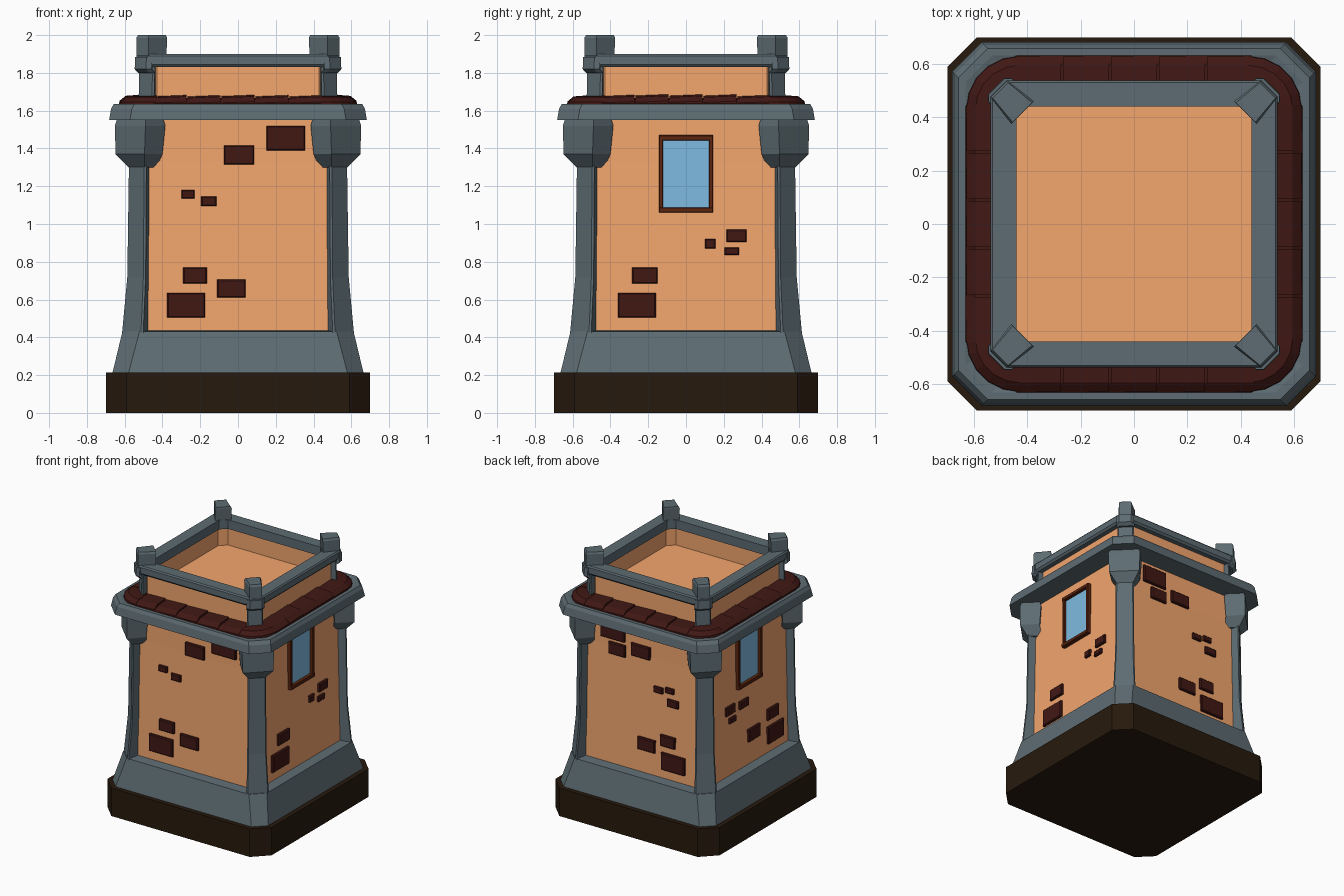
import bpy, bmesh, random
from math import pi, sin, cos
from mathutils import Matrix, Vector

random.seed(4)


def material(name, rgb):
    m = bpy.data.materials.new(name)
    m.diffuse_color = (*rgb, 1)
    return m


STONE = material("slate_stone", (0.11, 0.15, 0.17))
PLASTER = material("orange_plaster", (0.90, 0.38, 0.155))
EARTH = material("dark_base", (0.020, 0.010, 0.004))
BRICK = material("red_brown", (0.052, 0.009, 0.007))
WOOD = material("window_wood", (0.107, 0.018, 0.005))
GLASS = material("window_glass", (0.21, 0.50, 0.75))


def loft(name, rings, mat, turn=0, closed=False):
    """Skin a list of 3D rings; cap the ends, or join last to first if closed."""
    bm = bmesh.new()
    rot = Matrix.Rotation(turn * pi / 2, 3, 'Z')
    vs = [[bm.verts.new(rot @ Vector(p)) for p in r] for r in rings]
    n = len(rings[0])
    pairs = list(zip(vs, vs[1:])) + ([(vs[-1], vs[0])] if closed else [])
    for a, b in pairs:
        for i in range(n):
            j = (i + 1) % n
            bm.faces.new((a[i], a[j], b[j], b[i]))
    if not closed:
        bm.faces.new(vs[0][::-1])
        bm.faces.new(vs[-1])
    bmesh.ops.recalc_face_normals(bm, faces=bm.faces)
    me = bpy.data.meshes.new(name)
    bm.to_mesh(me)
    bm.free()
    me.materials.append(mat)
    ob = bpy.data.objects.new(name, me)
    bpy.context.collection.objects.link(ob)
    return ob


def octa(h, c, z):
    """Square of half-width h with corners cut by c."""
    k = h - c
    return [(h, -k, z), (h, k, z), (k, h, z), (-k, h, z),
            (-h, k, z), (-h, -k, z), (-k, -h, z), (k, -h, z)]


def corner(h, c, back, z, lip=0.012):
    """Corner pillar section: chamfer, short returns, and a hidden back point."""
    k = h - c
    return [(h, k - lip, z), (h, k, z), (k, h, z), (k - lip, h, z), (back, back, z)]


def diag(o, k, j, i, z):
    """Section of a block turned 45 degrees across a corner."""
    return [(o, k, z), (k, o, z), (i, j, z), (j, i, z)]


def wall_half(z):
    return 0.537 - 0.015 * min(max((z - 0.43) / 0.9, 0), 1)


# Base slab, plinth and plastered wall
loft("base", [octa(0.70, 0.11, 0), octa(0.70, 0.11, 0.215)], EARTH)
loft("plinth", [octa(0.665, 0.085, 0.21), octa(0.612, 0.09, 0.43),
                octa(0.53, 0.05, 0.437)], STONE)
loft("wall", [octa(wall_half(z), 0.045, z) for z in (0.42, 1.33, 1.58)], PLASTER)

# Cornice ring and roof deck
loft("cornice", [octa(0.51, 0.08, 1.55), octa(0.682, 0.11, 1.55), octa(0.672, 0.11, 1.61),
                 octa(0.658, 0.11, 1.635), octa(0.632, 0.10, 1.635),
                 octa(0.51, 0.08, 1.60)], STONE, closed=True)
loft("roof_deck", [octa(0.64, 0.10, 1.58), octa(0.64, 0.10, 1.628)], PLASTER)

# Parapet, its floor and top rail
loft("parapet_wall", [octa(0.49, 0.06, 1.62), octa(0.49, 0.06, 1.84),
                      octa(0.45, 0.05, 1.84), octa(0.45, 0.05, 1.62)], PLASTER, closed=True)
loft("parapet_floor", [octa(0.47, 0.06, 1.63), octa(0.47, 0.06, 1.70)], PLASTER)
loft("parapet_rail", [octa(0.525, 0.06, 1.83), octa(0.538, 0.06, 1.845), octa(0.538, 0.06, 1.89),
                      octa(0.53, 0.06, 1.90), octa(0.44, 0.045, 1.90),
                      octa(0.44, 0.045, 1.83)], STONE, closed=True)

for t in range(4):
    # Pillar, bracket, parapet post and finial on each corner
    loft("pillar", [corner(0.614, 0.10, 0.45, 0.42), corner(0.586, 0.085, 0.45, 0.72),
                    corner(0.577, 0.08, 0.45, 1.34)], STONE, t)
    loft("bracket", [diag(0.578, 0.495, 0.50, 0.43, 1.30), diag(0.648, 0.495, 0.545, 0.40, 1.37),
                     diag(0.652, 0.49, 0.545, 0.385, 1.52), diag(0.64, 0.49, 0.545, 0.395, 1.555)],
         STONE, t)
    loft("parapet_post", [corner(0.527, 0.07, 0.43, 1.62), corner(0.522, 0.07, 0.43, 1.84)], STONE, t)
    loft("post_collar", [corner(0.53, 0.06, 0.45, 1.80, 0.03), corner(0.547, 0.06, 0.45, 1.82, 0.03),
                         corner(0.545, 0.06, 0.45, 1.885, 0.03)], STONE, t)
    loft("finial", [diag(0.538, 0.475, 0.46, 0.38, 1.87), diag(0.538, 0.475, 0.46, 0.375, 1.985),
                    diag(0.53, 0.472, 0.455, 0.382, 2.0)], STONE, t)

    # Roof tiles: five straight ones per side, one curved at the corner
    def section(px, py, nx, ny, dz):
        prof = [(0.20, 1.628), (0.198, 1.645), (0.165, 1.672), (0.06, 1.68), (0.06, 1.628)]
        return [(px + nx * r, py + ny * r, z + (dz if k in (1, 2, 3) else 0))
                for k, (r, z) in enumerate(prof)]
    for i in range(5):
        x0, dz = -0.45 + i * 0.18, random.uniform(-0.003, 0.003)
        loft("roof_tile", [section(x0 + 0.003, -0.43, 0, -1, dz - 0.003),
                           section(x0 + 0.177, -0.43, 0, -1, dz + 0.004)], BRICK, t)
    loft("tile_bed", [section(s * 0.44, -0.436, 0, -1, -0.012) for s in (-1, 1)], BRICK, t)
    loft("corner_tile", [section(0.43, 0.43, cos(a), sin(a), 0)
                         for a in [k * pi / 10 for k in range(6)]], BRICK, t)


def panel(name, side, u0, u1, z0, z1, depth, mat, inset=0.006, sink=0.03):
    """Raised block on a wall; side 0 front, 1 right, 2 back, 3 left."""
    y = wall_half((z0 + z1) / 2)

    def rect(d, s):
        return [(u0 + s, -y - d, z0 + s), (u1 - s, -y - d, z0 + s),
                (u1 - s, -y - d, z1 - s), (u0 + s, -y - d, z1 - s)]
    return loft(name, [rect(-sink, 0), rect(depth - inset, 0), rect(depth, inset)], mat, side)


# Exposed bricks: (u0, u1, z0, z1) on each side
BRICKS = {
    0: [(0.15, 0.355, 1.39, 1.52), (-0.075, 0.085, 1.315, 1.415), (-0.30, -0.23, 1.135, 1.18),
        (-0.195, -0.115, 1.095, 1.145), (-0.29, -0.165, 0.685, 0.77),
        (-0.11, 0.04, 0.61, 0.705), (-0.375, -0.175, 0.505, 0.635)],
    1: [(-0.285, -0.15, 0.685, 0.77), (-0.36, -0.16, 0.505, 0.635), (0.10, 0.155, 0.87, 0.92),
        (0.215, 0.32, 0.905, 0.97), (0.205, 0.28, 0.835, 0.875)],
    2: [(-0.355, -0.15, 1.39, 1.52), (-0.285, -0.145, 1.275, 1.365), (-0.095, 0.065, 1.31, 1.405),
        (0.10, 0.175, 1.08, 1.125), (0.20, 0.27, 1.10, 1.14), (0.215, 0.31, 1.00, 1.055),
        (-0.03, 0.115, 0.61, 0.705), (0.16, 0.285, 0.685, 0.77), (0.17, 0.37, 0.505, 0.635)],
    3: [(-0.28, -0.175, 0.905, 0.97), (-0.115, -0.01, 0.895, 0.955), (-0.24, -0.165, 0.835, 0.875),
        (0.22, 0.35, 0.685, 0.77), (-0.015, 0.125, 0.61, 0.705), (0.22, 0.41, 0.505, 0.635)],
}
for side, bricks in BRICKS.items():
    for b in bricks:
        panel("brick", side, *b, 0.02, BRICK)

# Windows on the right and left sides: four frame bars around a pane
for side in (1, 3):
    panel("window_pane", side, -0.125, 0.125, 1.085, 1.445, 0.008, GLASS, 0.001)
    for s in (-1, 1):
        lo, hi = sorted((s * 0.143, s * 0.121))
        panel("window_jamb", side, lo, hi, 1.06, 1.47, 0.03, WOOD, 0.004)
    panel("window_sill", side, -0.143, 0.143, 1.06, 1.088, 0.032, WOOD, 0.004)
    panel("window_head", side, -0.143, 0.143, 1.442, 1.47, 0.032, WOOD, 0.004)
